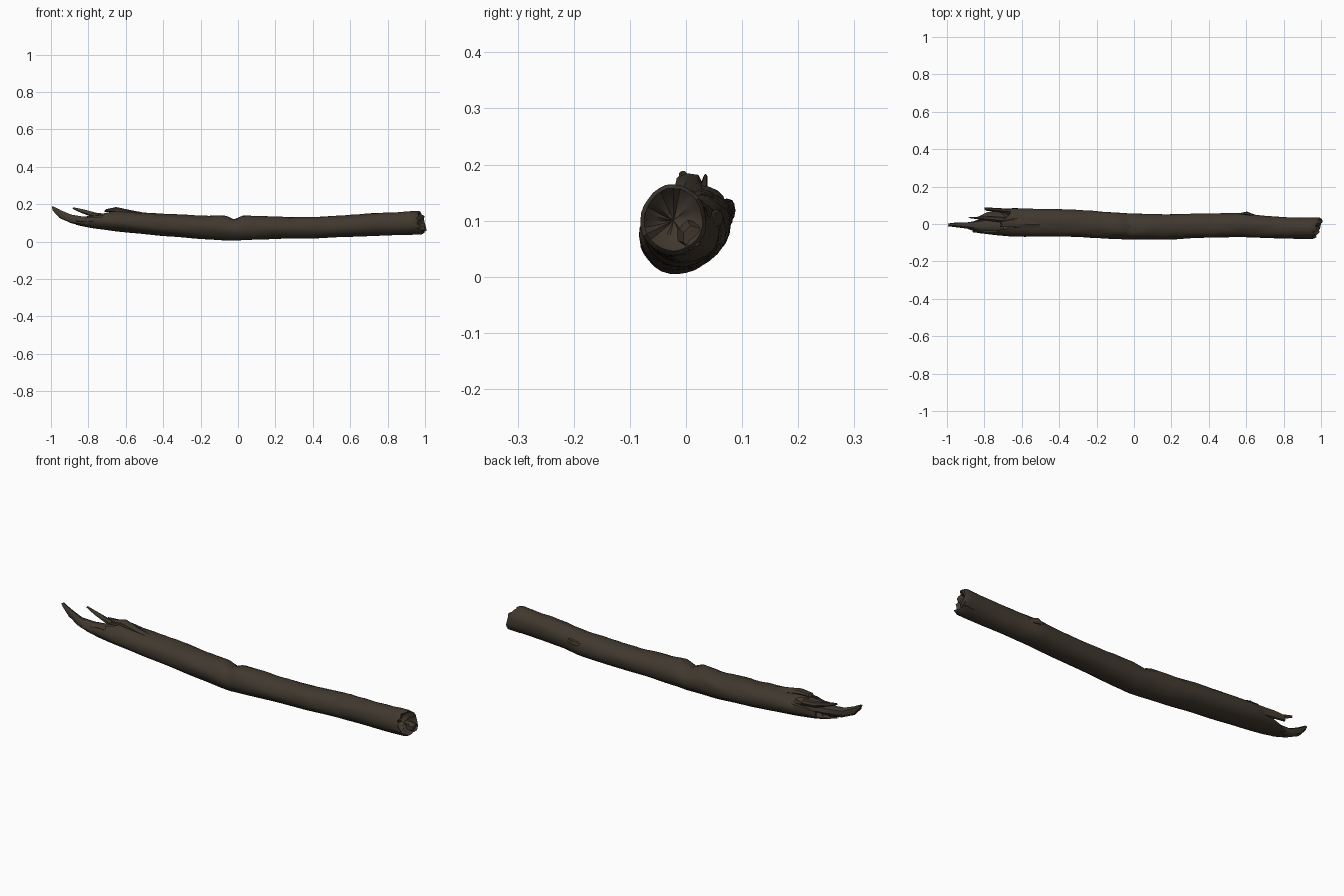
import bpy, bmesh, math, random
from mathutils import Vector, noise

random.seed(4)

default_cube = bpy.data.objects.get("Cube")
if default_cube:
    bpy.data.objects.remove(default_cube, do_unlink=True)


def make_material(name, colour):
    material = bpy.data.materials.new(name)
    material.use_nodes = True
    material.diffuse_color = colour
    material.node_tree.nodes["Principled BSDF"].inputs["Base Color"].default_value = colour
    return material


bark = make_material("dark brown bark", (0.052, 0.040, 0.028, 1))

# Log profile: x, bottom, top, front, back
PROFILE = [
    (-1.0, .15, .19, -.02, .01),
    (-.93, .105, .15, -.02, .015),
    (-.85, .085, .14, -.045, .05),
    (-.78, .07, .155, -.055, .07),
    (-.65, .055, .165, -.068, .085),
    (-.4, .03, .15, -.068, .08),
    (-.2, .015, .14, -.075, .07),
    (-.07, .006, .14, -.08, .058),
    (-.02, .005, .125, -.082, .055),
    (.03, .008, .14, -.083, .053),
    (.2, .014, .132, -.082, .053),
    (.4, .018, .132, -.073, .057),
    (.58, .024, .14, -.07, .06),
    (.68, .03, .148, -.074, .045),
    (.8, .034, .155, -.078, .037),
    (1.0, .038, .166, -.082, .037),
]


def profile_at(x):
    """Interpolate the log's outline at a position along its length."""
    for low, high in zip(PROFILE, PROFILE[1:]):
        if x <= high[0]:
            t = max(0, (x - low[0]) / (high[0] - low[0]))
            return [a + (b - a) * t for a, b in zip(low[1:], high[1:])]
    return PROFILE[-1][1:]


def surface_point(x, angle, scale=1.0):
    """Point on the lumpy bark surface; the angle is measured from the back."""
    bottom, top, front, back = profile_at(x)
    c, s = math.cos(angle), math.sin(angle)
    bumps = noise.noise(Vector((x * 6, c * 1.6, s * 1.6))) * .05
    fine = noise.noise(Vector((x * 16, c * 3, s * 3))) * .04 * max(0, s + .5)
    # Notch across the top near the middle
    notch = .13 * math.exp(-((x + .02) / .025) ** 2) * max(0, s) ** 3
    r = scale * (1 + bumps + fine - notch)
    return Vector((x, (front + back) / 2 + c * r * (back - front) / 2,
                   (bottom + top) / 2 + s * r * (top - bottom) / 2))


def loft(name, rings, sharp=40):
    """Skin a list of equal rings and cap both ends."""
    bm = bmesh.new()
    rows = [[bm.verts.new(p) for p in ring] for ring in rings]
    count = len(rows[0])
    for a, b in zip(rows, rows[1:]):
        for i in range(count):
            j = (i + 1) % count
            bm.faces.new((a[i], a[j], b[j], b[i]))
    for row in (rows[0], rows[-1]):
        middle = sum((v.co for v in row), Vector()) / count
        centre = bm.verts.new(middle)
        for i in range(count):
            bm.faces.new((row[i], row[(i + 1) % count], centre))
    bmesh.ops.recalc_face_normals(bm, faces=bm.faces)
    mesh = bpy.data.meshes.new(name)
    bm.to_mesh(mesh)
    bm.free()
    obj = bpy.data.objects.new(name, mesh)
    bpy.context.collection.objects.link(obj)
    mesh.materials.append(bark)
    bpy.ops.object.select_all(action="DESELECT")
    obj.select_set(True)
    bpy.context.view_layer.objects.active = obj
    bpy.ops.object.shade_smooth_by_angle(angle=math.radians(sharp))
    return obj


# Main log: torn on the left, slanted break on the right
SIDES, STEPS = 28, 64
angles = [math.tau * i / SIDES for i in range(SIDES)]
torn_ends, cut_ends = [], []
for angle in angles:
    c, s = math.cos(angle), math.sin(angle)
    torn_ends.append(-.77 + .09 * s + .03 * c + random.uniform(-.035, .035))
    cut_ends.append(.972 + .02 * c - .012 * s + random.uniform(-.008, .008))

rings = []
# Hollow of the torn end
for scale, depth in ((.35, .07), (.75, .05)):
    rings.append([surface_point(x + depth, a, scale) for x, a in zip(torn_ends, angles)])
for step in range(STEPS + 1):
    t = step / STEPS
    rings.append([surface_point(l + (r - l) * t, a)
                  for l, r, a in zip(torn_ends, cut_ends, angles)])
# Rounded rim and dished face of the cut end
for scale, depth in ((.88, -.012), (.6, .012), (.25, .02)):
    rings.append([surface_point(x - depth, a, scale) for x, a in zip(cut_ends, angles)])
loft("log", rings)


def splinter(name, path, sides=7):
    """Tapered shard; path entries are x, y, z, half width, half height."""
    rings = []
    for x, y, z, width, height in path:
        ring = []
        for i in range(sides):
            a = math.tau * i / sides
            r = random.uniform(.85, 1.1)
            ring.append(Vector((x + random.uniform(-.006, .006),
                                y + math.cos(a) * width * r,
                                z + math.sin(a) * height * r)))
        rings.append(ring)
    return loft(name, rings, sharp=35)


# Long curved tongue at the torn end
splinter("long_splinter", [
    (-.99, -.005, .178, .008, .012),
    (-.95, -.005, .145, .013, .021),
    (-.89, -.008, .118, .019, .025),
    (-.82, -.015, .108, .034, .03),
    (-.7, -.01, .105, .045, .04),
], sides=10)

# Thin raised shards
splinter("raised_splinter", [
    (-.88, .035, .179, .003, .004),
    (-.83, .032, .162, .007, .01),
    (-.76, .028, .14, .014, .015),
    (-.68, .02, .13, .015, .015),
])
splinter("back_splinter", [
    (-.795, .08, .118, .009, .014),
    (-.74, .076, .12, .011, .022),
    (-.64, .068, .115, .012, .025),
])
splinter("crest_splinter", [
    (-.71, .0, .166, .018, .008),
    (-.65, .006, .17, .025, .014),
    (-.58, .005, .156, .026, .012),
    (-.48, .0, .14, .022, .01),
])
splinter("front_splinter", [
    (-.86, -.04, .112, .004, .006),
    (-.78, -.042, .115, .013, .018),
    (-.66, -.04, .11, .018, .025),
])

# Small knot on the back and chip at the right end
splinter("knot", [
    (.57, .052, .1, .006, .01),
    (.6, .056, .105, .01, .016),
    (.64, .044, .1, .008, .014),
])
splinter("end_chip", [
    (.93, .005, .075, .025, .025),
    (.975, .008, .075, .025, .026),
    (.997, .012, .07, .018, .02),
])
